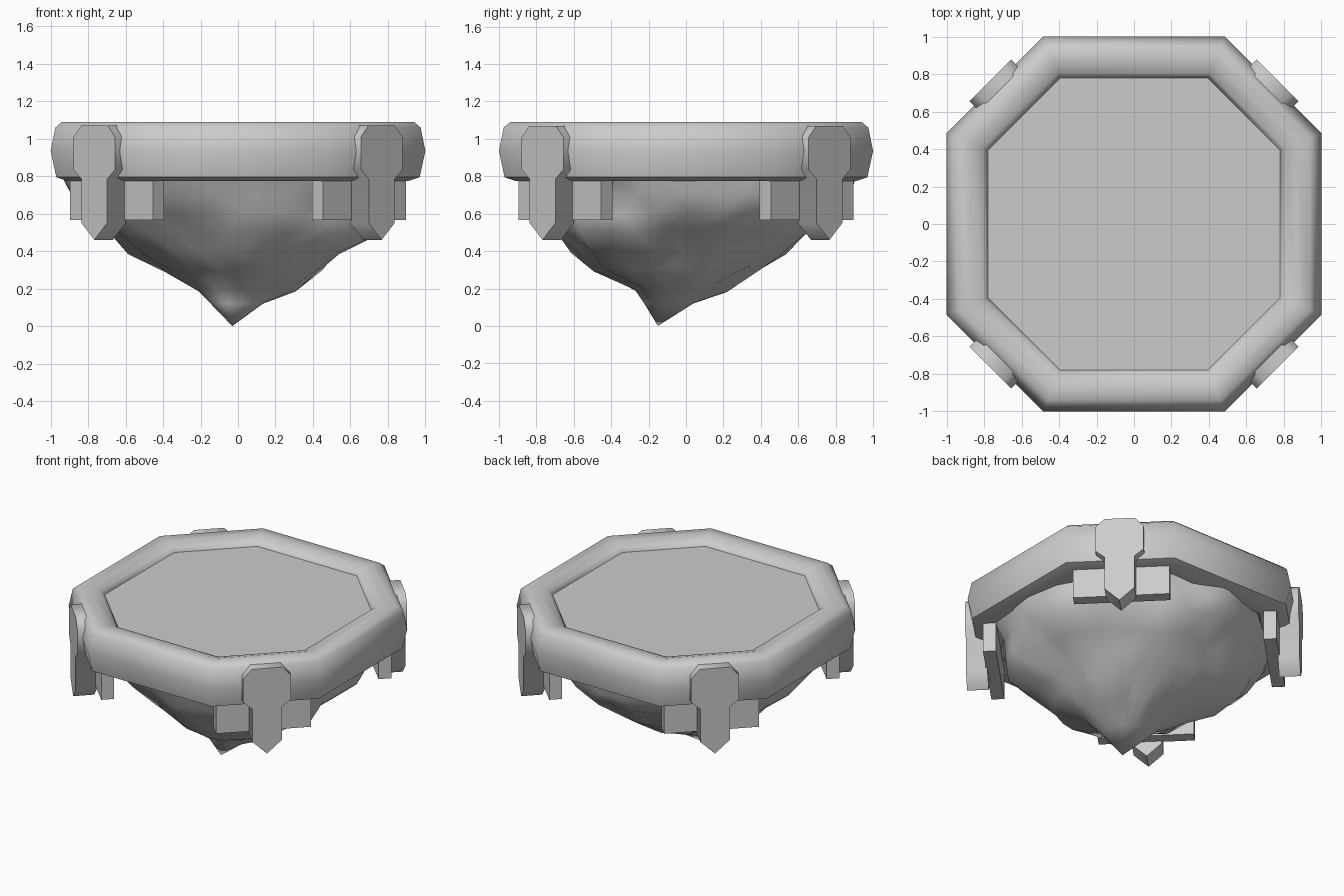
import bpy, bmesh, math
from mathutils import Vector, noise

cube = bpy.data.objects.get("Cube")
if cube:
    bpy.data.objects.remove(cube, do_unlink=True)

stone = bpy.data.materials.new("grey stone")
stone.use_nodes = True
GREY = (0.6, 0.6, 0.6, 1)
stone.diffuse_color = GREY
stone.node_tree.nodes["Principled BSDF"].inputs["Base Color"].default_value = GREY


def finish(bm, name, smooth=None):
    bmesh.ops.recalc_face_normals(bm, faces=bm.faces)
    mesh = bpy.data.meshes.new(name)
    bm.to_mesh(mesh)
    bm.free()
    mesh.materials.append(stone)
    obj = bpy.data.objects.new(name, mesh)
    bpy.context.collection.objects.link(obj)
    if smooth:
        bpy.ops.object.select_all(action='DESELECT')
        obj.select_set(True)
        bpy.context.view_layer.objects.active = obj
        bpy.ops.object.shade_smooth_by_angle(angle=math.radians(smooth))


def octagon(inset):
    """Corner points of the platform outline, moved inward by inset."""
    a = 1 - inset
    b = 0.485 - inset * math.tan(math.pi / 8)
    return [(a, -b), (a, b), (b, a), (-b, a), (-a, b), (-a, -b), (-b, -a), (b, -a)]


def bridge(bm, low, high):
    n = len(low)
    for i in range(n):
        j = (i + 1) % n
        bm.faces.new((low[i], low[j], high[j], high[i]))


# Rounded octagonal rim: a profile (inset, height) swept round the outline
profile = [(0.21, 0.78), (0.09, 0.775), (0.03, 0.795), (0, 0.935),
           (0.025, 1.06), (0.06, 1.09), (0.13, 1.09),
           (0.195, 1.07), (0.22, 1.04), (0.22, 0.9)]
bm = bmesh.new()
rings = [[bm.verts.new((x, y, z)) for x, y in octagon(d)] for d, z in profile]
for k in range(len(rings)):
    bridge(bm, rings[k - 1], rings[k])
finish(bm, "octagonal_rim", 50)

# Flat floor inside the rim
bm = bmesh.new()
low, high = [[bm.verts.new((x, y, z)) for x, y in octagon(0.215)] for z in (0.79, 1.04)]
bridge(bm, low, high)
bm.faces.new(high)
bm.faces.new(low)
finish(bm, "floor")

# Craggy rock underneath: levels of height, x range and y range
levels = [(0.80, -.93, .90, -.90, .92), (0.70, -.88, .87, -.85, .88),
          (0.60, -.80, .84, -.79, .82), (0.50, -.69, .74, -.70, .66),
          (0.40, -.57, .59, -.59, .55), (0.30, -.38, .49, -.49, .43),
          (0.20, -.22, .32, -.29, .22), (0.12, -.15, .14, -.24, .04)]
SIDES = 28
bm = bmesh.new()
rings = []
for z, x0, x1, y0, y1 in levels:
    ring = []
    for i in range(SIDES):
        t = math.tau * (i + 0.5 * (len(rings) % 2)) / SIDES
        p = Vector(((x0 + x1) / 2 + (x1 - x0) / 2 * math.cos(t),
                    (y0 + y1) / 2 + (y1 - y0) / 2 * math.sin(t), z))
        # fuller low down towards two opposite corners, flatter at one other
        corner = math.sin(2 * t)
        shape = 0.08 * max(0, -corner) * (z < 0.55)
        shape -= 0.05 * max(0, corner) * (math.cos(t) > 0)
        bump = noise.noise(p * 3.5) + 0.7 * noise.noise(p * 9)
        rough = 0.975 + 0.10 * bump + shape
        lift = 0.04 * noise.noise(p * 6 + Vector((9, 4, 2))) if 0.15 < z < 0.65 else 0
        ring.append(bm.verts.new((p.x * rough, p.y * rough, z + lift)))
    rings.append(ring)
for upper, lower in zip(rings, rings[1:]):
    bridge(bm, lower, upper)
tip = bm.verts.new((-0.03, -0.15, 0))
for i in range(SIDES):
    bm.faces.new((tip, rings[-1][i], rings[-1][(i + 1) % SIDES]))
bm.faces.new(rings[0])
bmesh.ops.triangulate(bm, faces=bm.faces)
finish(bm, "rock_base", 50)


def plate(name, half, near, far, angle, smooth=None):
    """Mirrored outline (half width, height) extruded outward from near to far."""
    outline = half + [(-u, z) for u, z in reversed(half) if u]
    out = Vector((math.cos(angle), math.sin(angle), 0))
    side = Vector((-out.y, out.x, 0))
    bm = bmesh.new()
    back, front = [[bm.verts.new(out * r + side * u + Vector((0, 0, z)))
                    for u, z in outline] for r in (near, far)]
    bridge(bm, back, front)
    bm.faces.new(back)
    bm.faces.new(front)
    finish(bm, name, smooth)


# Corner brackets: a pointed clamp over the rim and a cross block behind it
clamp = [(0, 0.46), (0.097, 0.55), (0.097, 0.785), (0.157, 0.835),
         (0.157, 1.01), (0.1, 1.07)]
block = [(0.313, 0.567), (0.313, 0.785)]
for k, corner in enumerate(("back_left", "back_right", "front_right", "front_left")):
    angle = math.pi / 4 + k * math.pi / 2
    plate(corner + "_clamp", clamp, 0.945, 1.085, angle, 60)
    plate(corner + "_cross_block", block, 0.87, 0.955, angle)
